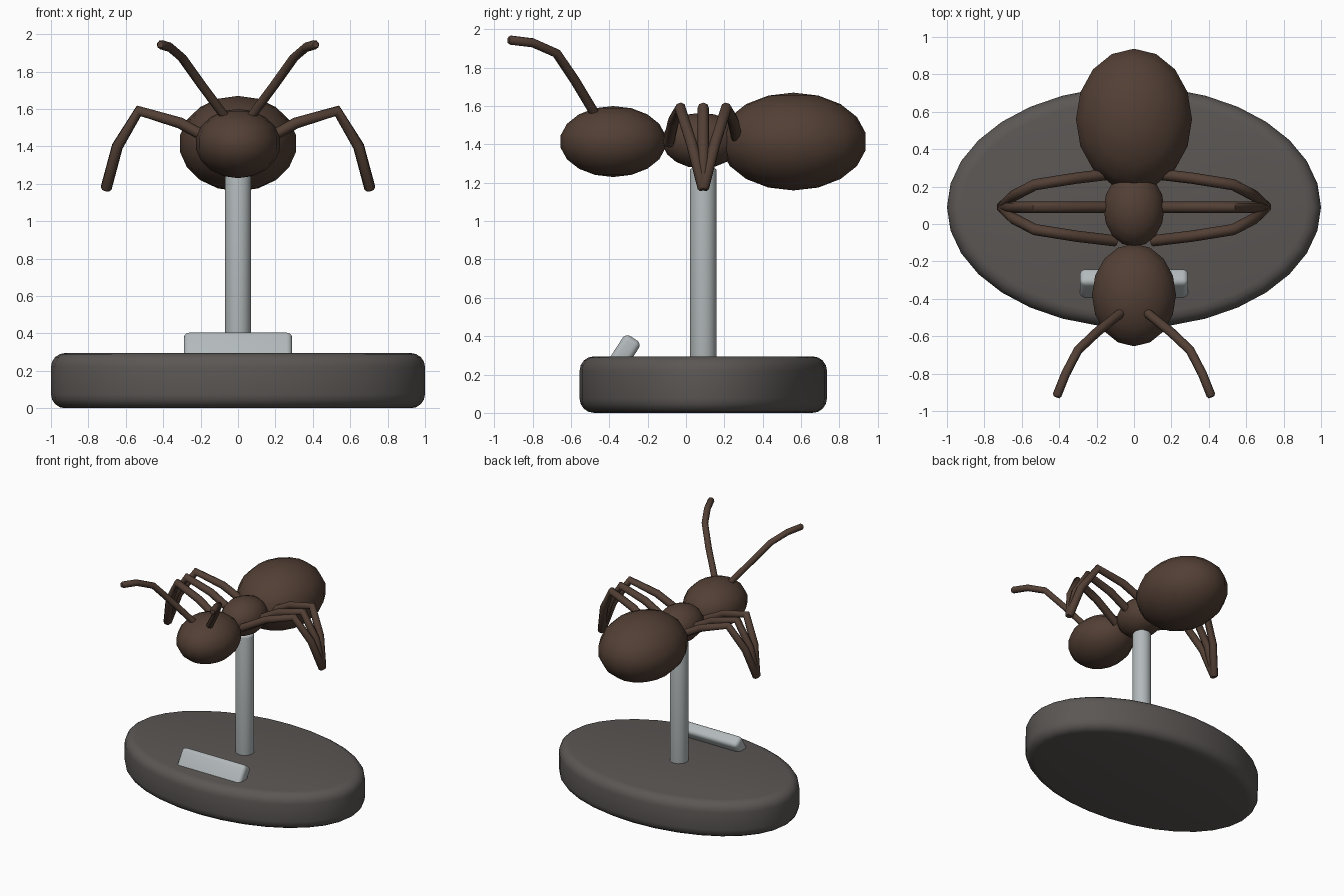
import bpy, math

if "Cube" in bpy.data.objects:
    bpy.data.objects.remove(bpy.data.objects["Cube"])


def material(name, rgb):
    m = bpy.data.materials.new(name)
    m.diffuse_color = (*rgb, 1)
    m.use_nodes = True
    m.node_tree.nodes["Principled BSDF"].inputs["Base Color"].default_value = m.diffuse_color
    return m


BROWN = material("brown shell", (0.085, 0.05, 0.035))
STONE = material("dark stone", (0.105, 0.095, 0.09))
METAL = material("pale metal", (0.45, 0.49, 0.50))


def finish(name, mat, bevel=0, angle=40):
    ob = bpy.context.object
    ob.name = name
    bpy.ops.object.transform_apply(location=False, rotation=True, scale=True)
    ob.data.materials.append(mat)
    if bevel:
        mod = ob.modifiers.new("rounded edges", 'BEVEL')
        mod.width = bevel
        mod.segments = 4
        mod.limit_method = 'ANGLE'
        mod.angle_limit = math.radians(50)
        bpy.ops.object.modifier_apply(modifier=mod.name)
    bpy.ops.object.shade_smooth_by_angle(angle=math.radians(angle))
    return ob


def ellipsoid(name, loc, size):
    bpy.ops.mesh.primitive_uv_sphere_add(segments=16, ring_count=9, location=loc)
    bpy.context.object.scale = size
    finish(name, BROWN, angle=80)


def tube(name, points, radius):
    """Bent round limb with slightly rounded ends."""
    cu = bpy.data.curves.new(name, 'CURVE')
    cu.dimensions = '3D'
    cu.bevel_depth = radius
    cu.bevel_resolution = 2
    cu.use_fill_caps = True
    a, b = points[-2], points[-1]
    d = math.dist(a, b)
    near = [q + (p - q) * 0.012 / d for p, q in zip(a, b)]
    path = [(p, 1) for p in points[:-1]] + [(near, 1), (b, 0.7)]
    sp = cu.splines.new('POLY')
    sp.points.add(len(path) - 1)
    for pt, (co, r) in zip(sp.points, path):
        pt.co = (*co, 1)
        pt.radius = r
    ob = bpy.data.objects.new(name, cu)
    bpy.context.collection.objects.link(ob)
    bpy.ops.object.select_all(action='DESELECT')
    ob.select_set(True)
    bpy.context.view_layer.objects.active = ob
    bpy.ops.object.convert(target='MESH')
    finish(name, BROWN, angle=60)


MID = 0.09  # y of the stand's axis

# Oval base
bpy.ops.mesh.primitive_cylinder_add(vertices=32, radius=1, depth=0.295, location=(0, MID, 0.1475))
bpy.context.object.scale = (1, 0.645, 1)
finish("oval_base", STONE, 0.075)

# Support post
bpy.ops.mesh.primitive_cylinder_add(vertices=24, radius=0.07, depth=1.03, location=(0, MID, 0.765))
finish("support_post", METAL, 0.02)

# Tilted blank plate set in the base
bpy.ops.mesh.primitive_cube_add(size=1, location=(0, -0.327, 0.305), rotation=(math.radians(57), 0, 0))
bpy.context.object.scale = (0.58, 0.2, 0.1)
finish("tilted_plate", METAL, 0.03)

# Body segments
ellipsoid("abdomen", (0, 0.56, 1.415), (0.315, 0.383, 0.255))
ellipsoid("thorax", (0, 0.08, 1.42), (0.165, 0.205, 0.145))
ellipsoid("head", (0, -0.38, 1.415), (0.228, 0.278, 0.185))

# Legs: three per side, meeting at one foot point, and antennae
for side, sx in (("right", 1), ("left", -1)):
    for label, k in (("front", -1), ("middle", 0), ("rear", 1)):
        tube(f"{side}_{label}_leg", [
            (sx * 0.10, MID + k * 0.18, 1.41),
            (sx * 0.31, MID + k * 0.155, 1.525),
            (sx * 0.53, MID + k * 0.12, 1.59),
            (sx * 0.645, MID + k * 0.06, 1.40),
            (sx * 0.708, MID, 1.165)], 0.03)
    tube(f"{side}_antenna", [
        (sx * 0.07, -0.475, 1.56),
        (sx * 0.20, -0.58, 1.735),
        (sx * 0.30, -0.675, 1.875),
        (sx * 0.365, -0.80, 1.93),
        (sx * 0.415, -0.925, 1.945)], 0.025)
